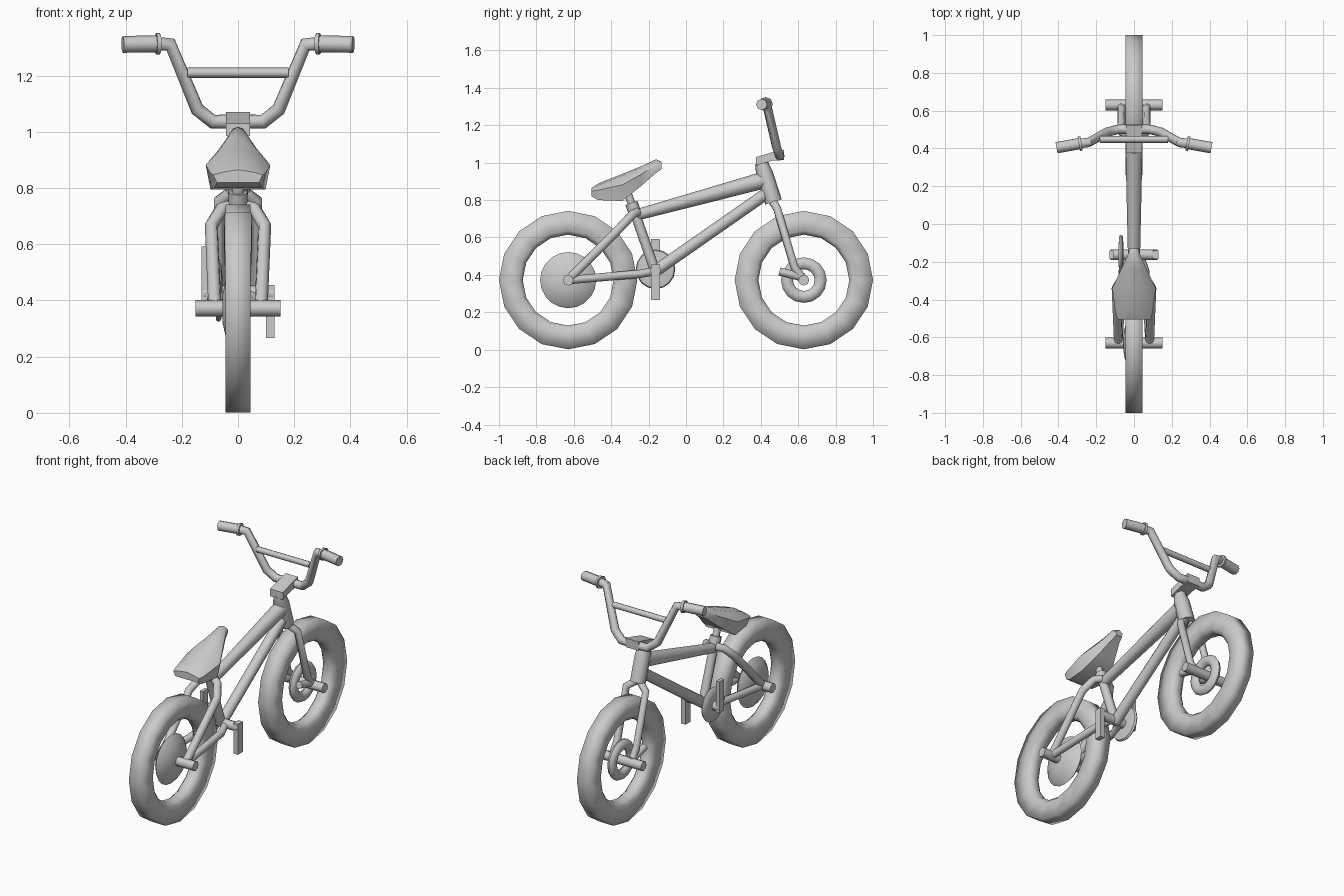
import bpy, bmesh, math
from mathutils import Vector

if "Cube" in bpy.data.objects:
    bpy.data.objects.remove(bpy.data.objects["Cube"])

WHEEL_Y, HUB_Z = 0.63, 0.372


def finish(name, mesh, mirror=False, angle=50):
    mesh.polygons.foreach_set("use_smooth", [True] * len(mesh.polygons))
    mesh.set_sharp_from_angle(angle=math.radians(angle))
    ob = bpy.data.objects.new(name, mesh)
    bpy.context.collection.objects.link(ob)
    if mirror:
        ob.modifiers.new("mirror", 'MIRROR')
    return ob


def from_bm(name, bm, mirror=False, angle=50):
    bmesh.ops.recalc_face_normals(bm, faces=bm.faces)
    mesh = bpy.data.meshes.new(name)
    bm.to_mesh(mesh)
    bm.free()
    return finish(name, mesh, mirror, angle)


def tube(name, pts, r, radii=None, mirror=False):
    """Low-poly tube along a path, with optional taper."""
    cu = bpy.data.curves.new(name + "_path", 'CURVE')
    cu.dimensions = '3D'
    cu.bevel_depth, cu.bevel_resolution, cu.use_fill_caps = r, 2, True
    sp = cu.splines.new('POLY')
    sp.points.add(len(pts) - 1)
    for i, p in enumerate(pts):
        sp.points[i].co = (*p, 1)
        sp.points[i].radius = radii[i] / r if radii else 1
    tmp = bpy.data.objects.new(name + "_tmp", cu)
    bpy.context.collection.objects.link(tmp)
    bpy.context.view_layer.update()
    mesh = bpy.data.meshes.new_from_object(tmp.evaluated_get(bpy.context.evaluated_depsgraph_get()))
    bpy.data.objects.remove(tmp)
    bm = bmesh.new()
    bm.from_mesh(mesh)
    bmesh.ops.remove_doubles(bm, verts=bm.verts, dist=0.0001)
    return from_bm(name, bm, mirror)


def lathe_x(name, profile, y, z, n=16, closed=True, angle=50):
    """Spin an (x, radius) profile about the x direction."""
    bm = bmesh.new()
    rings = []
    for i in range(n):
        a = 2 * math.pi * i / n
        rings.append([bm.verts.new((x, y + r * math.cos(a), z + r * math.sin(a))) for x, r in profile])
    m = len(profile)
    for i in range(n):
        a, b = rings[i], rings[(i + 1) % n]
        for j in range(m if closed else m - 1):
            k = (j + 1) % m
            bm.faces.new((a[j], a[k], b[k], b[j]))
    if not closed:
        bm.faces.new([r[0] for r in rings])
        bm.faces.new([r[-1] for r in rings])
    return from_bm(name, bm, False, angle)


def loft(name, sections):
    bm = bmesh.new()
    rings = [[bm.verts.new(p) for p in s] for s in sections]
    for a, b in zip(rings, rings[1:]):
        for j in range(len(a)):
            k = (j + 1) % len(a)
            bm.faces.new((a[j], a[k], b[k], b[j]))
    bm.faces.new(rings[0])
    bm.faces.new(rings[-1])
    return from_bm(name, bm)


def box(name, lo, hi):
    return loft(name, [[(x, lo[1], lo[2]), (x, hi[1], lo[2]), (x, hi[1], hi[2]), (x, lo[1], hi[2])]
                       for x in (lo[0], hi[0])])


# Tyres and axle pegs
tyre = [(-.045, .37), (.045, .37), (.045, .265), (.02, .243), (-.02, .243), (-.045, .265)]
for side, y in (("rear", -WHEEL_Y), ("front", WHEEL_Y)):
    lathe_x(side + "_tyre", tyre, y, HUB_Z, 16, True, 100)
    tube(side + "_axle_pegs", [(-.152, y, HUB_Z), (.152, y, HUB_Z)], .029)

# Rear hub disc and front brake ring
lathe_x("rear_hub_disc", [(-.055, .05), (-.04, .12), (-.015, .15), (.01, .12), (.035, .05)],
        -WHEEL_Y, HUB_Z, 20, False)
ring = [(.024 * math.cos(t * math.pi / 4), .09 + .032 * math.sin(t * math.pi / 4)) for t in range(8)]
lathe_x("front_brake_ring", ring, WHEEL_Y, HUB_Z)

# Main frame
tube("top_tube", [(0, .41, .905), (0, -.265, .72)], .043, [.045, .03])
tube("down_tube", [(0, .43, .835), (0, -.165, .42)], .032)
tube("seat_tube", [(0, -.285, .765), (0, -.165, .42)], .027)
tube("seat_clamp", [(0, -.292, .785), (0, -.278, .745)], .034)
tube("seat_post", [(0, -.33, .89), (0, -.28, .75)], .021)
tube("head_tube", [(0, .402, 1.0), (0, .42, .94), (0, .468, .79)], .045, [.034, .046, .046])
tube("seat_stay", [(.02, -.26, .735), (.06, -.285, .725), (.095, -.34, .665), (.082, -WHEEL_Y, HUB_Z)],
     .024, mirror=True)
tube("chain_stay", [(.03, -.165, .42), (.06, -.25, .405), (.082, -WHEEL_Y, HUB_Z)], .022, mirror=True)

# Fork
tube("fork_leg", [(.015, .465, .79), (.066, .487, .755), (.066, .578, .445), (.066, WHEEL_Y, HUB_Z)],
     .022, mirror=True)
tube("fork_foot", [(.066, .50, .418), (.066, WHEEL_Y, .385)], .022, mirror=True)

# Crank set
tube("crank_spindle", [(-.125, -.163, .425), (.125, -.163, .425)], .028)
lathe_x("sprocket", [(-.082, .05), (-.078, .1), (-.07, .106), (-.06, .1), (-.055, .05)],
        -.163, .43, 16, False)
box("right_crank_arm", (.10, -.186, .267), (.13, -.139, .455))
box("left_crank_arm", (-.13, -.186, .40), (-.108, -.139, .592))

# Stem
tube("stem_post", [(0, .43, .93), (0, .405, 1.02)], .03)
loft("stem", [[(s * .043, y, z) for s, z in ((-1, z0), (1, z0), (1, z1), (-1, z1))]
              for y, z0, z1 in ((.375, .985, 1.03), (.46, 1.01, 1.055), (.525, 1.015, 1.07))])

# Handlebar with crossbar and grips
half = [(.06, .502, 1.036), (.09, .50, 1.036), (.145, .485, 1.08), (.24, .432, 1.31), (.285, .426, 1.313), (.40, .406, 1.312)]
tube("handlebar", [(-x, y, z) for x, y, z in reversed(half)] + half, .025)
tube("handlebar_crossbar", [(-.18, .448, 1.21), (.18, .448, 1.21)], .018)
tube("grip", [(.285, .426, 1.313), (.41, .404, 1.311)], .03, mirror=True)
tube("grip_flange", [(.278, .427, 1.313), (.292, .4245, 1.313)], .038, mirror=True)

# Seat: wide sloping back to a narrow nose
seat = []
for y, w, z0, z1 in ((-.505, .088, .82, .865), (-.47, .098, .80, .888), (-.34, .115, .795, .94),
                     (-.24, .068, .875, .98), (-.16, .032, .945, 1.018), (-.13, .024, .965, 1.003)):
    zm = z0 + (z1 - z0) * .6
    prof = [(-.85, z0), (.85, z0), (1, zm), (.6, z1 - .008), (0, z1), (-.6, z1 - .008), (-1, zm)]
    seat.append([(s * w, y, z) for s, z in prof])
loft("seat", seat)
